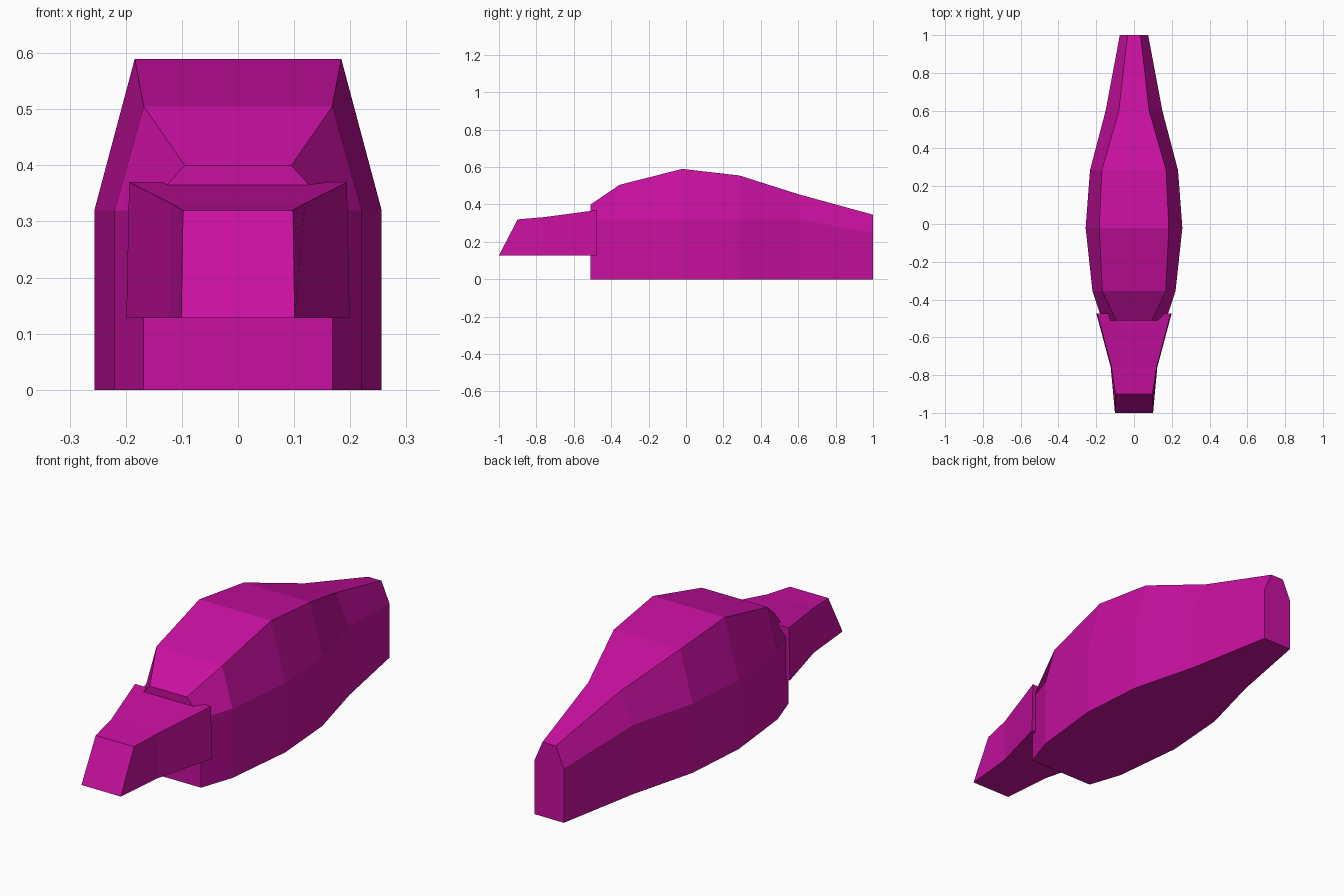
import bpy
import bmesh

cube = bpy.data.objects.get("Cube")
if cube:
    bpy.data.objects.remove(cube, do_unlink=True)

magenta = bpy.data.materials.new("magenta")
magenta.use_nodes = True
colour = (0.58, 0.005, 0.35, 1)
magenta.diffuse_color = colour
magenta.node_tree.nodes["Principled BSDF"].inputs["Base Color"].default_value = colour


def loft(name, rings):
    """Skin a closed, flat-shaded hull through rings of equal length."""
    bm = bmesh.new()
    loops = [[bm.verts.new(p) for p in ring] for ring in rings]
    for a, b in zip(loops, loops[1:]):
        for i in range(len(a)):
            j = (i + 1) % len(a)
            bm.faces.new((a[i], a[j], b[j], b[i]))
    bm.faces.new(loops[0])
    bm.faces.new(loops[-1])
    bmesh.ops.recalc_face_normals(bm, faces=bm.faces)
    mesh = bpy.data.meshes.new(name)
    bm.to_mesh(mesh)
    bm.free()
    mesh.materials.append(magenta)
    obj = bpy.data.objects.new(name, mesh)
    bpy.context.collection.objects.link(obj)
    return obj


def mirrored(half):
    """Complete a ring from the points of its left half."""
    return half + [(-x, y, z) for x, y, z in reversed(half)]


# Body stations: y, side half width, shoulder height, roof half width, roof height
stations = [
    (-0.51, 0.168, 0.32, 0.095, 0.40),
    (-0.355, 0.22, 0.32, 0.168, 0.505),
    (-0.02, 0.256, 0.32, 0.184, 0.59),
    (0.285, 0.233, 0.32, 0.17, 0.555),
    (0.6, 0.15, 0.32, 0.08, 0.455),
    (1.0, 0.075, 0.25, 0.034, 0.345),
]
loft("body", [mirrored([(w, y, 0), (w, y, s), (r, y, t)])
              for y, w, s, r, t in stations])

# Snout stations: bottom y, bottom half width, top y, top half width, top height
snout = [
    (-1.0, 0.101, -0.9, 0.098, 0.32),
    (-0.76, 0.123, -0.76, 0.119, 0.332),
    (-0.475, 0.199, -0.475, 0.194, 0.37),
]
loft("snout", [mirrored([(bw, by, 0.128), (tw, ty, tz)])
               for by, bw, ty, tw, tz in snout])
